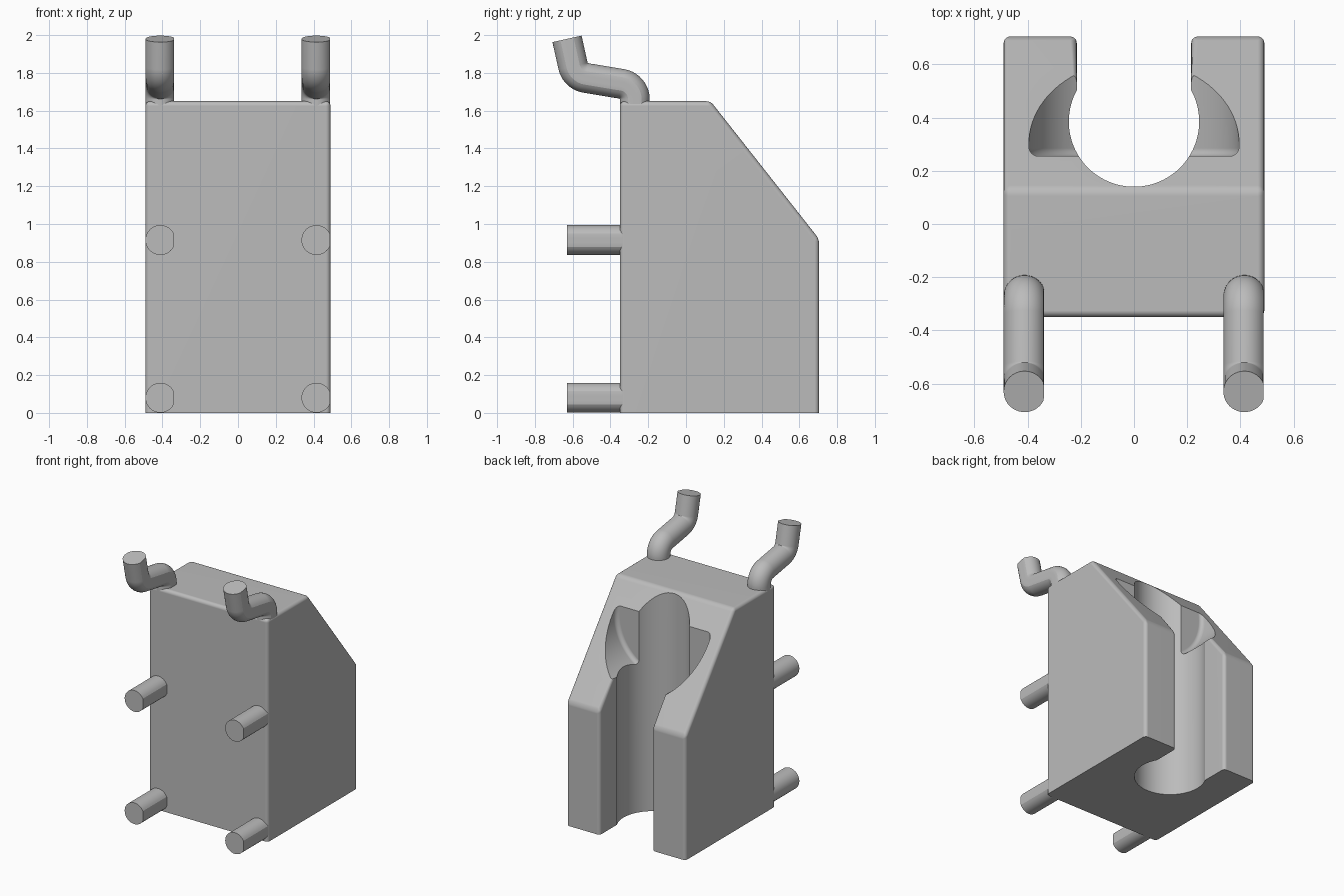
import bpy, bmesh, math
from mathutils import Vector, Matrix

cube = bpy.data.objects.get("Cube")
if cube:
    bpy.data.objects.remove(cube, do_unlink=True)

grey = bpy.data.materials.new("plain grey")
grey.use_nodes = True
grey.diffuse_color = (0.5, 0.5, 0.5, 1)
grey.node_tree.nodes["Principled BSDF"].inputs["Base Color"].default_value = (0.5, 0.5, 0.5, 1)


def add_object(name, bm):
    bmesh.ops.recalc_face_normals(bm, faces=bm.faces)
    mesh = bpy.data.meshes.new(name)
    bm.to_mesh(mesh)
    bm.free()
    obj = bpy.data.objects.new(name, mesh)
    bpy.context.collection.objects.link(obj)
    mesh.materials.append(grey)
    return obj


def activate(obj):
    bpy.ops.object.select_all(action='DESELECT')
    obj.select_set(True)
    bpy.context.view_layer.objects.active = obj


def smooth(obj, degrees):
    activate(obj)
    bpy.ops.object.shade_smooth_by_angle(angle=math.radians(degrees))
    obj.modifiers.new("even shading", 'WEIGHTED_NORMAL').keep_sharp = True


def cylinder(radius, depth, matrix, segments=96):
    bm = bmesh.new()
    bmesh.ops.create_cone(bm, cap_ends=True, segments=segments, radius1=radius,
                          radius2=radius, depth=depth, matrix=matrix)
    return bm


def cut(obj, cutter):
    cutter.hide_render = True
    mod = obj.modifiers.new("cut", 'BOOLEAN')
    mod.operation, mod.solver, mod.object = 'DIFFERENCE', 'EXACT', cutter
    activate(obj)
    bpy.ops.object.modifier_apply(modifier=mod.name)
    bpy.data.objects.remove(cutter, do_unlink=True)


# Body: U-shaped plan, extruded, with the back sliced to a slope
W, FRONT, BACK, TOP = 0.49, -0.35, 0.705, 1.65
SLOT, BORE_Y = 0.215, 0.385
half = [(SLOT, BORE_Y), (SLOT, BACK), (W, BACK), (W, FRONT)]
plan = half + [(-x, y) for x, y in reversed(half)]
bm = bmesh.new()
base = bm.faces.new([bm.verts.new((x, y, 0)) for x, y in plan])
grown = bmesh.ops.extrude_face_region(bm, geom=[base])["geom"]
bmesh.ops.translate(bm, vec=(0, 0, TOP), verts=[g for g in grown if isinstance(g, bmesh.types.BMVert)])
slope = bmesh.ops.bisect_plane(bm, geom=bm.verts[:] + bm.edges[:] + bm.faces[:],
                               plane_co=(0, 0.13, TOP), plane_no=(0, 0.73, 0.575), clear_outer=True)
bmesh.ops.holes_fill(bm, edges=[e for e in slope["geom_cut"] if isinstance(e, bmesh.types.BMEdge)])
bmesh.ops.recalc_face_normals(bm, faces=bm.faces)


def is_rounded(edge):
    a, b = (v.co for v in edge.verts)
    at_bottom = max(a.z, b.z) < 0.01
    slot_floor = all(abs(p.y - BORE_Y) < 0.01 and abs(p.x) < SLOT + 0.01 for p in (a, b))
    return not at_bottom and not slot_floor and edge.calc_face_angle(0) > 0.1


bmesh.ops.bevel(bm, geom=[e for e in bm.edges if is_rounded(e)], offset=0.025,
                segments=4, profile=0.5, affect='EDGES')
body = add_object("holder_body", bm)

# Vertical bore through the body
cut(body, add_object("bore_cutter", cylinder(0.245, 4, Matrix.Translation((0, BORE_Y, 1)))))

# Round pocket lying along y, open to the slope
turn = Matrix.Rotation(math.pi / 2, 4, 'X')
bm = cylinder(0.395, 1, Matrix.Translation((0, 0.755, 1.43)) @ turn)
rim = [e for e in bm.edges if all(v.co.y < 0.3 for v in e.verts)]
bmesh.ops.bevel(bm, geom=rim, offset=0.03, segments=5, profile=0.5, affect='EDGES')
cut(body, add_object("pocket_cutter", bm))
smooth(body, 25)


# Round rods with a flat along one side
def rod(name, x, path, radius=0.079, flat=0.072, sides=40):
    bm = bmesh.new()
    points = [Vector((x, y, z)) for y, z in path]
    rings = []
    for i, p in enumerate(points):
        before = (p - points[i - 1]).normalized() if i else Vector()
        after = (points[i + 1] - p).normalized() if i + 1 < len(points) else Vector()
        across = (before + after).normalized().cross(Vector((1, 0, 0)))
        ring = []
        for k in range(sides):
            a = math.tau * k / sides
            offset = Vector((min(radius * math.cos(a), flat), 0, 0)) + across * radius * math.sin(a)
            ring.append(bm.verts.new(p + offset))
        rings.append(ring)
    for lower, upper in zip(rings, rings[1:]):
        for k in range(sides):
            j = (k + 1) % sides
            bm.faces.new((lower[k], lower[j], upper[j], upper[k]))
    bm.faces.new(rings[0])
    bm.faces.new(rings[-1])
    smooth(add_object(name, bm), 22)


def arc(cy, cz, start, end, radius=0.083, steps=10):
    angles = [math.radians(start + (end - start) * i / steps) for i in range(steps + 1)]
    return [(cy + radius * math.cos(a), cz + radius * math.sin(a)) for a in angles]


hook = [(-0.271, 1.58)] + arc(-0.354, 1.66, 0, 80) + arc(-0.517, 1.855, 260, 193) + [(-0.63, 1.98)]
for side, x in (("left", 0.415), ("right", -0.411)):
    rod(side + "_hook", x, hook)
    for level, z in (("lower", 0.08), ("middle", 0.915)):
        rod(f"{side}_{level}_peg", x, [(-0.63, z), (-0.28, z)])
